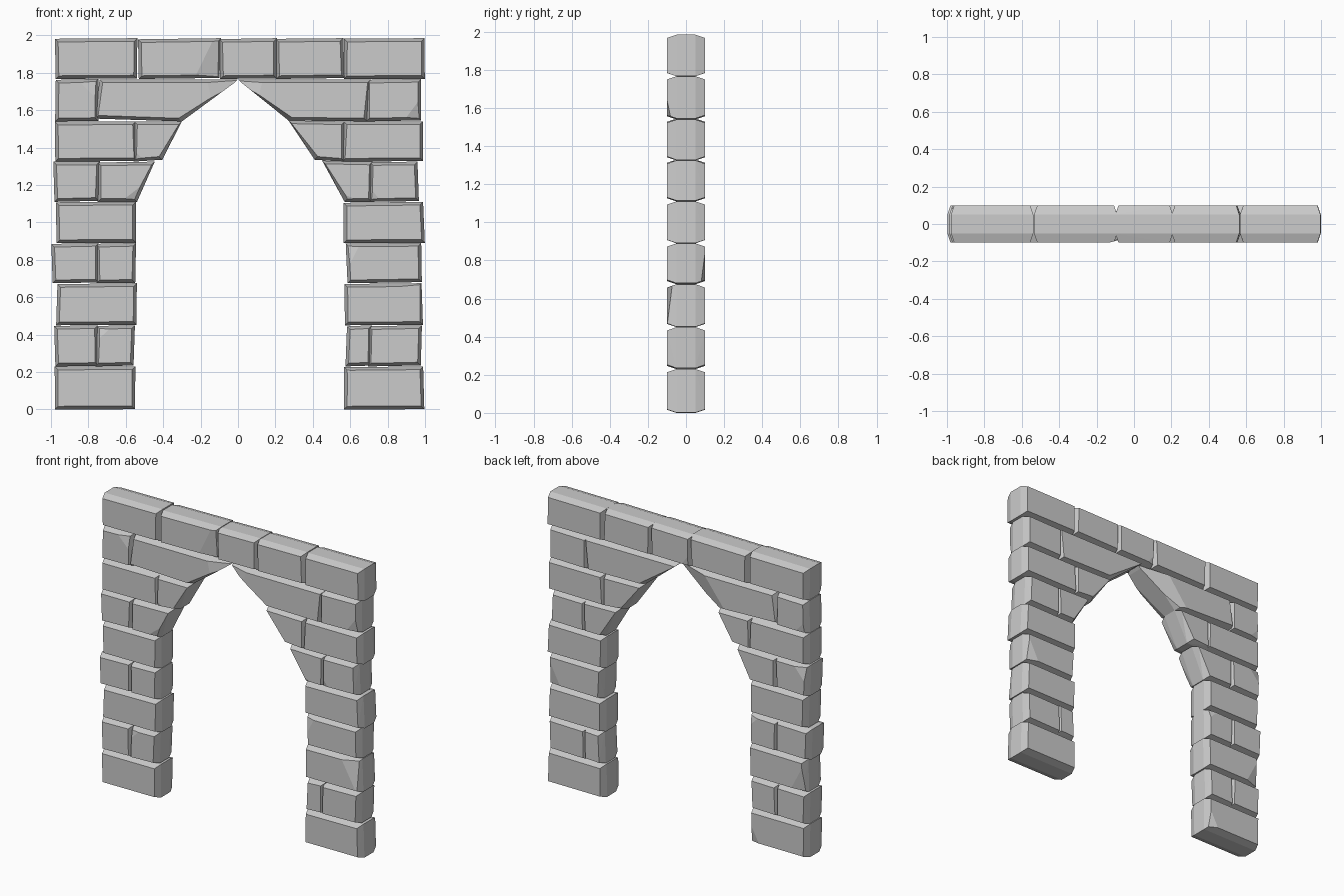
import bpy, bmesh, random
from mathutils import Vector

if "Cube" in bpy.data.objects:
    bpy.data.objects.remove(bpy.data.objects["Cube"])

random.seed(4)
DEPTH, CORE, INSET = 0.1, 0.05, 0.017


def hull(bm):
    res = bmesh.ops.convex_hull(bm, input=bm.verts[:])
    junk = {g for g in res["geom_interior"] + res["geom_unused"] if isinstance(g, bmesh.types.BMVert)}
    bmesh.ops.delete(bm, geom=list(junk), context='VERTS')


def stone(name, outline, chips=()):
    """Block with a full outline in its core and smaller front and back faces.
    chips: (corner index, side, size) shaves a shallow facet off a face corner."""
    cx = sum(p[0] for p in outline) / len(outline)
    cz = sum(p[1] for p in outline) / len(outline)
    bm = bmesh.new()
    for y, inset in ((-DEPTH, INSET), (-CORE, 0), (CORE, 0), (DEPTH, INSET)):
        for x, z in outline:
            dx = inset if x < cx else -inset
            dz = inset if z < cz else -inset
            bm.verts.new((x + dx, y, z + dz))
    hull(bm)
    for i, side, size in chips:
        x, z = outline[i]
        to_mid = Vector((cx - x, 0, cz - z))
        start = Vector((x, 0, z)) + to_mid * size + Vector((0, side * DEPTH, 0))
        normal = Vector((0, side, 0)) - to_mid.normalized() * random.uniform(0.2, 0.35)
        geom = bm.verts[:] + bm.edges[:] + bm.faces[:]
        bmesh.ops.bisect_plane(bm, geom=geom, plane_co=start, plane_no=normal, clear_outer=True)
        hull(bm)
    bmesh.ops.dissolve_limit(bm, angle_limit=0.01, verts=bm.verts[:], edges=bm.edges[:])
    bmesh.ops.recalc_face_normals(bm, faces=bm.faces[:])
    me = bpy.data.meshes.new(name)
    bm.to_mesh(me)
    bm.free()
    ob = bpy.data.objects.new(name, me)
    bpy.context.collection.objects.link(ob)


def block(name, x0, x1, z0, z1, skew=0.006, chips=()):
    """Nearly rectangular stone with slightly uneven corners."""
    j = lambda: random.uniform(-skew, skew)
    stone(name, [(x0 + j(), z0), (x1 + j(), z0 + abs(j())), (x1 + j(), z1), (x0 + j(), z1 - abs(j()))], chips)


# Course heights
Z = [0.0, 0.23, 0.45, 0.675, 0.89, 1.11, 1.325, 1.54, 1.767, 1.985]

# Left pier and outer stones: course, x start, x end, chips
left = [(0, -0.975, -0.545, [(1, 1, 0.3)]), (1, -0.98, -0.75, []), (1, -0.758, -0.555, [(3, -1, 0.4)]),
        (2, -0.97, -0.545, [(0, 1, 0.4)]), (3, -0.993, -0.745, []), (3, -0.76, -0.55, [(2, 1, 0.4)]),
        (4, -0.97, -0.545, []), (5, -0.985, -0.74, [(3, 1, 0.5)]), (6, -0.975, -0.545, []),
        (7, -0.975, -0.745, [(2, -1, 0.5), (0, 1, 0.4)])]
# Right pier and outer stones
right = [(0, 0.57, 0.993, [(3, -1, 0.15)]), (1, 0.58, 0.71, []), (1, 0.70, 0.98, []),
         (2, 0.57, 0.985, [(2, -1, 0.5)]), (3, 0.58, 0.985, [(1, 1, 0.4), (3, -1, 0.3)]),
         (4, 0.57, 0.993, []), (5, 0.705, 0.965, [(0, -1, 0.3)]), (6, 0.56, 0.99, []),
         (7, 0.69, 0.98, [(1, -1, 0.4)])]
# Lintel course
top = [(8, -0.975, -0.535, []), (8, -0.535, -0.095, [(1, -1, 0.5)]), (8, -0.10, 0.205, [(0, 1, 0.3)]),
       (8, 0.20, 0.565, []), (8, 0.565, 0.995, [])]
for label, rows in (("left_pier_stone", left), ("right_pier_stone", right), ("lintel_stone", top)):
    for c, x0, x1, chips in rows:
        block(label, x0, x1, Z[c], Z[c + 1], chips=chips)

# Slanted stones that form the pointed arch
arch = [
    ([(-0.75, 1.11), (-0.54, 1.11), (-0.445, 1.325), (-0.75, 1.32)], [(1, -1, 0.4)]),
    ([(-0.56, 1.325), (-0.405, 1.335), (-0.30, 1.54), (-0.555, 1.54)], [(0, -1, 0.3)]),
    ([(-0.765, 1.555), (-0.30, 1.54), (0.0, 1.765), (-0.74, 1.765)], [(2, -1, 0.35), (1, 1, 0.3)]),
    ([(0.57, 1.11), (0.715, 1.11), (0.72, 1.325), (0.45, 1.33)], [(0, -1, 0.3)]),
    ([(0.41, 1.335), (0.57, 1.325), (0.57, 1.54), (0.27, 1.545)], [(0, 1, 0.3)]),
    ([(0.27, 1.545), (0.69, 1.54), (0.71, 1.765), (0.0, 1.765)], [(3, -1, 0.3)]),
]
for outline, chips in arch:
    stone("arch_stone", outline, chips)
